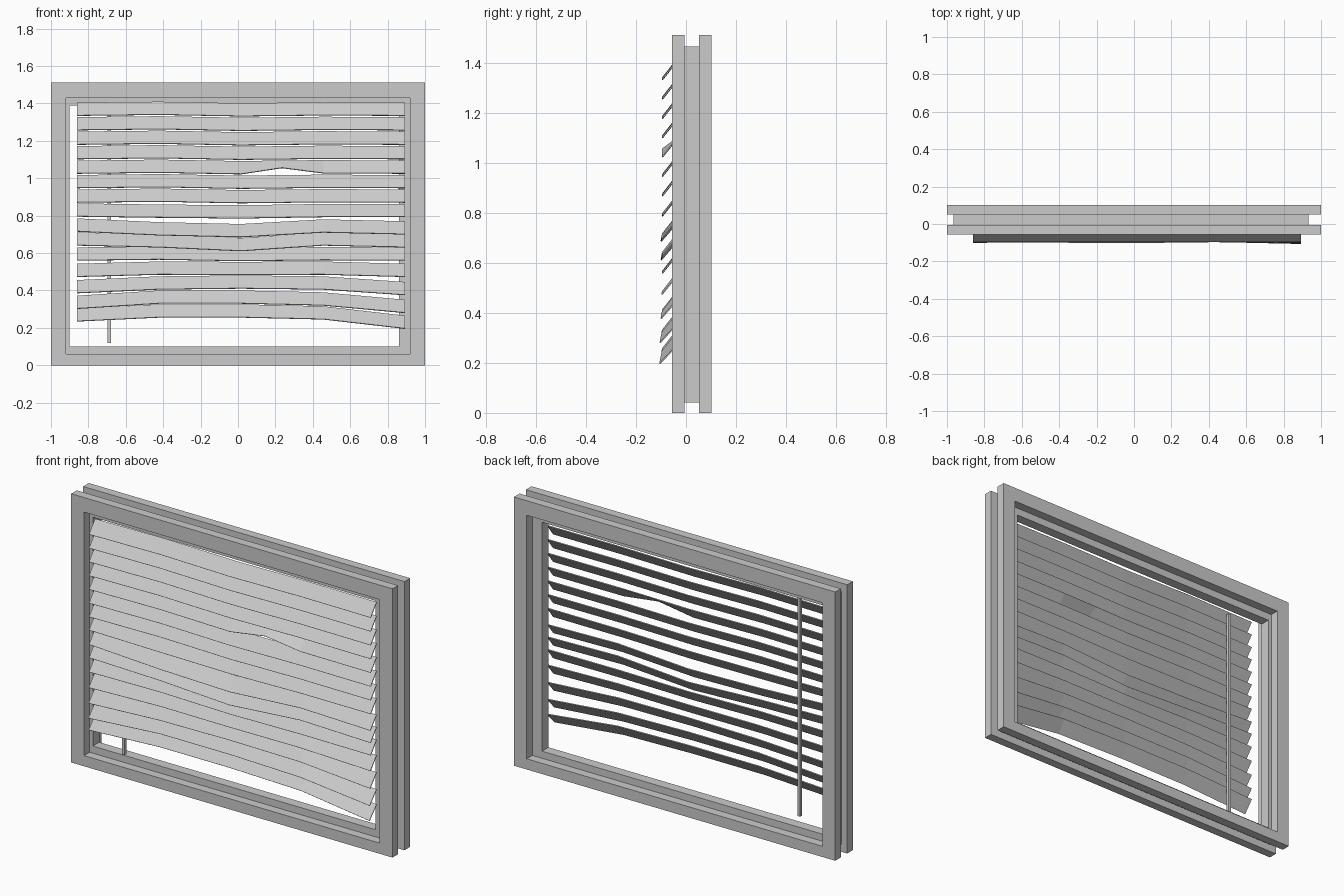
import bpy
import bmesh
from mathutils import Vector

cube = bpy.data.objects.get("Cube")
if cube:
    bpy.data.objects.remove(cube, do_unlink=True)

# One pale grey for the whole window
grey = bpy.data.materials.new("pale_grey")
grey.use_nodes = True
COLOUR = (0.6, 0.6, 0.6, 1)
grey.diffuse_color = COLOUR
for node in grey.node_tree.nodes:
    if node.type == 'BSDF_PRINCIPLED':
        node.inputs["Base Color"].default_value = COLOUR


def finish(name, bm):
    bmesh.ops.recalc_face_normals(bm, faces=bm.faces[:])
    mesh = bpy.data.meshes.new(name)
    bm.to_mesh(mesh)
    bm.free()
    mesh.materials.append(grey)
    obj = bpy.data.objects.new(name, mesh)
    bpy.context.collection.objects.link(obj)
    return obj


def rectangle(bm, left, right, bottom, top, y):
    corners = ((left, bottom), (right, bottom), (right, top), (left, top))
    return [bm.verts.new((x, y, z)) for x, z in corners]


def extrude_back(bm, depth):
    result = bmesh.ops.extrude_face_region(bm, geom=bm.faces[:])
    moved = [g for g in result["geom"] if isinstance(g, bmesh.types.BMVert)]
    bmesh.ops.translate(bm, verts=moved, vec=Vector((0, depth, 0)))


def make_frame(name, outer, inner, front, back):
    """Rectangular ring given as (left, right, bottom, top) limits."""
    bm = bmesh.new()
    a = rectangle(bm, *outer, front)
    b = rectangle(bm, *inner, front)
    for i in range(4):
        j = (i + 1) % 4
        bm.faces.new((a[i], a[j], b[j], b[i]))
    extrude_back(bm, back - front)
    return finish(name, bm)


# Outer frames, front and back, with the sash between them
OUTER = (-1, 1, 0, 1.512)
OPENING = (-0.92, 0.92, 0.06, 1.43)
make_frame("front_frame", OUTER, OPENING, -0.055, -0.005)
make_frame("back_frame", OUTER, OPENING, 0.052, 0.102)
make_frame("sash", (-0.965, 0.932, 0.042, 1.465), (-0.9, 0.86, 0.1, 1.388), -0.005, 0.052)

# Tilt wand hanging behind the slats
bm = bmesh.new()
bm.faces.new(rectangle(bm, -0.697, -0.68, 0.12, 1.38, -0.037))
extrude_back(bm, 0.017)
finish("tilt_wand", bm)

# Blind slats: five evenly spaced stations, some slats bent out of line
LEFT, RIGHT = -0.86, 0.892
STRAIGHT = (0, .005, -.003, .002, 0)
BENT = {
    7: (.003, -.003, -.007, 0, 0),
    8: (0, -.02, -.03, -.005, -.015),
    9: (.003, -.007, -.027, .003, -.007),
    11: (-.01, .002, 0, .002, -.01),
    12: (-.02, 0, .005, 0, -.03),
    13: (-.026, .002, .002, -.008, -.048),
    14: (-.016, .005, .005, -.005, -.055),
}


def make_slat(index):
    base = 1.335 - 0.0774 * index
    stations = []
    for i, bend in enumerate(BENT.get(index, STRAIGHT)):
        x = LEFT + (RIGHT - LEFT) * i / 4
        stations.append((x, bend, bend))
    if index == 4:  # pried-up lower edge
        stations.insert(3, (0.235, 0.03, 0))
    bm = bmesh.new()
    rows = []
    for x, low, high in stations:
        lower = bm.verts.new((x, -0.094 + min(low, 0) * 0.2, base + low))
        upper = bm.verts.new((x, -0.041, base + 0.068 + high))
        rows.append((lower, upper))
    for (a, b), (c, d) in zip(rows, rows[1:]):
        bm.faces.new((a, c, d, b))
    slat = finish("slat_%d" % (index + 1), bm)
    solid = slat.modifiers.new("thickness", 'SOLIDIFY')
    solid.thickness = 0.005
    solid.offset = 0


for n in range(15):
    make_slat(n)
